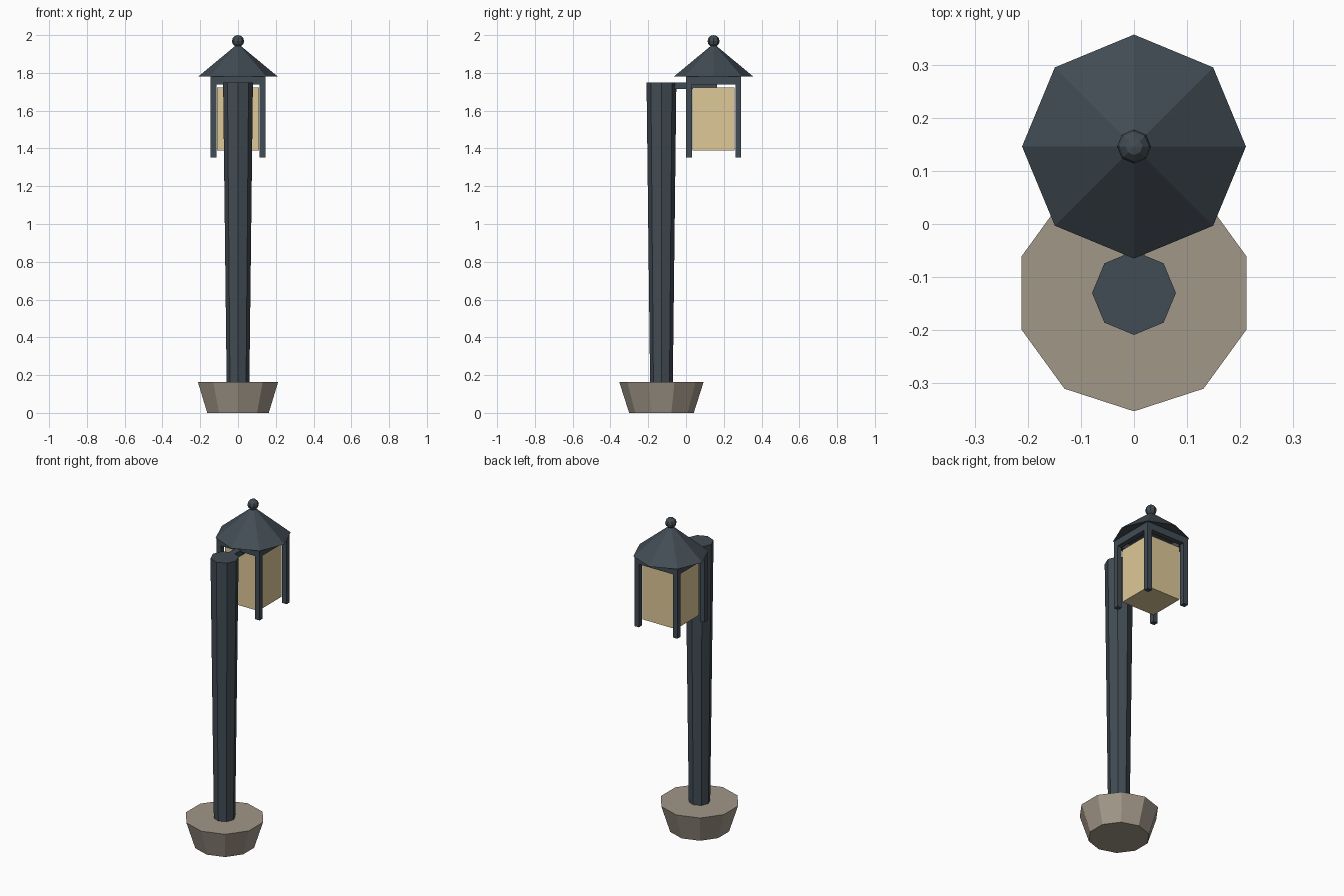
import bpy
import math

if "Cube" in bpy.data.objects:
    bpy.data.objects.remove(bpy.data.objects["Cube"])


def material(name, rgb):
    m = bpy.data.materials.new(name)
    m.diffuse_color = (*rgb, 1)
    m.use_nodes = True
    m.node_tree.nodes["Principled BSDF"].inputs["Base Color"].default_value = m.diffuse_color
    return m


IRON = material("dark_iron", (0.055, 0.073, 0.089))
STONE = material("stone", (0.36, 0.31, 0.25))
GLASS = material("warm_glass", (0.73, 0.58, 0.31))

POLE_Y = -0.13      # centre line of base and pole
LAMP_Y = 0.146      # centre line of lantern


def finish(name, mat):
    ob = bpy.context.object
    ob.name = ob.data.name = name
    ob.data.materials.append(mat)
    return ob


def cone(name, sides, r1, r2, z1, z2, y, mat):
    bpy.ops.mesh.primitive_cone_add(vertices=sides, radius1=r1, radius2=r2,
                                    depth=z2 - z1, location=(0, y, (z1 + z2) / 2))
    return finish(name, mat)


def box(name, x, y, z, mat):
    """Box from (min, max) ranges along each axis."""
    ranges = (x, y, z)
    bpy.ops.mesh.primitive_cube_add(size=1, location=[(a + b) / 2 for a, b in ranges])
    bpy.context.object.scale = [b - a for a, b in ranges]
    bpy.ops.object.transform_apply(location=False, rotation=False, scale=True)
    return finish(name, mat)


# Stone base and tapered pole
cone("base", 10, 0.171, 0.223, 0, 0.163, POLE_Y, STONE)
cone("pole", 8, 0.06, 0.079, 0.15, 1.75, POLE_Y, IRON)

# Arm from the pole to the lantern
box("arm", (-0.02, 0.02), (-0.08, 0.163), (1.714, 1.749), IRON)

# Lantern glass
g = 0.112
box("glass", (-g, g), (LAMP_Y - g, LAMP_Y + g), (1.39, 1.723), GLASS)

# Corner posts and top rails
p, h = 0.13, 0.015
for i, (sx, sy) in enumerate([(-1, -1), (1, -1), (1, 1), (-1, 1)]):
    cx, cy = sx * p, LAMP_Y + sy * p
    box(f"post_{i + 1}", (cx - h, cx + h), (cy - h, cy + h), (1.353, 1.782), IRON)
for s, side in ((-1, "a"), (1, "b")):
    cy = LAMP_Y + s * p
    box(f"rail_x_{side}", (-p + h, p - h), (cy - h, cy + h), (1.738, 1.78), IRON)
    box(f"rail_y_{side}", (s * p - h, s * p + h),
        (LAMP_Y - p + h, LAMP_Y + p - h), (1.738, 1.78), IRON)

# Roof and finial ball
cone("roof", 8, 0.211, 0, 1.78, 1.955, LAMP_Y, IRON)
bpy.ops.mesh.primitive_uv_sphere_add(segments=8, ring_count=6, radius=0.032,
                                     location=(0, LAMP_Y, 1.968))
finish("finial", IRON)
